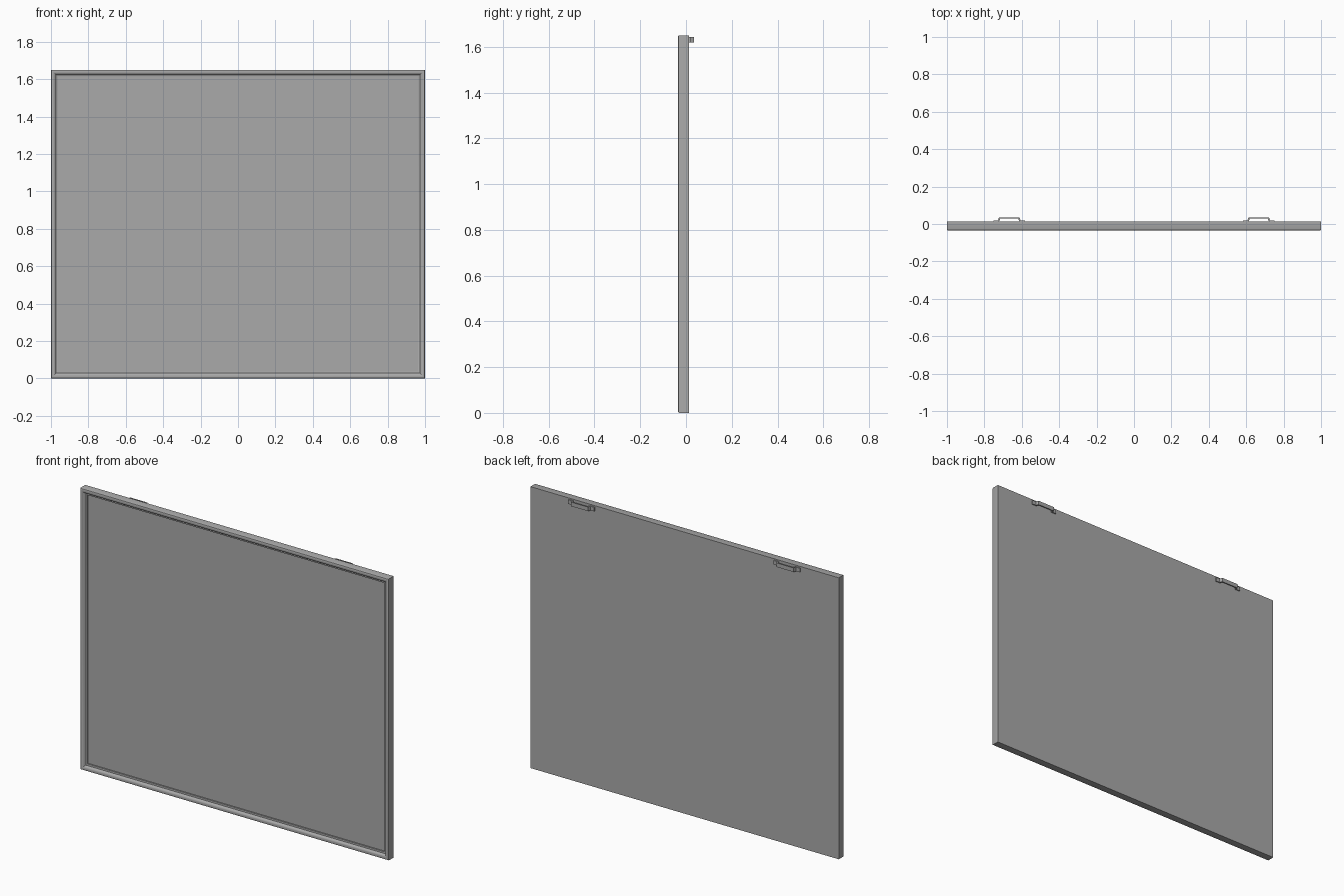
import bpy, bmesh

if "Cube" in bpy.data.objects:
    bpy.data.objects.remove(bpy.data.objects["Cube"])

W, H = 1.0, 1.65          # half width, full height
BACK, FRONT = 0.013, -0.035

grey = bpy.data.materials.new("neutral grey")
grey.diffuse_color = (0.4, 0.4, 0.4, 1)
grey.use_nodes = True
grey.node_tree.nodes["Principled BSDF"].inputs["Base Color"].default_value = grey.diffuse_color


def finish(name, bm, smooth=False):
    bmesh.ops.recalc_face_normals(bm, faces=bm.faces[:])
    me = bpy.data.meshes.new(name)
    bm.to_mesh(me)
    bm.free()
    me.materials.append(grey)
    ob = bpy.data.objects.new(name, me)
    bpy.context.collection.objects.link(ob)
    if smooth:
        bpy.context.view_layer.objects.active = ob
        ob.select_set(True)
        bpy.ops.object.shade_smooth_by_angle(angle=0.6)
        ob.select_set(False)
    return ob


# Moulded frame: (inset, y) profile swept round the rectangle with mitred corners
profile = [(0, BACK), (0, -0.029), (0.002, -0.033), (0.006, FRONT),
           (0.011, FRONT), (0.016, -0.034), (0.021, -0.031), (0.025, -0.027),
           (0.028, -0.022), (0.030, -0.022), (0.037, -0.020),
           (0.037, -0.012), (0.037, BACK)]
bm = bmesh.new()
rings = []
for d, y in profile:
    x = W - d
    rings.append([bm.verts.new(p) for p in
                  ((-x, y, d), (x, y, d), (x, y, H - d), (-x, y, H - d))])
for a, b in zip(rings, rings[1:] + rings[:1]):
    for i in range(4):
        j = (i + 1) % 4
        bm.faces.new((a[i], a[j], b[j], b[i]))
finish("frame", bm, True)

# Flat board set into the frame
bm = bmesh.new()
bmesh.ops.create_cube(bm, size=1)
for v in bm.verts:
    v.co.x *= 2 * (W - 0.036)
    v.co.y = BACK if v.co.y > 0 else -0.012
    v.co.z = 0.036 if v.co.z < 0 else H - 0.036
finish("board", bm)

# Two bent strap hangers on the back: closed outline extruded upward
outer = [(-0.085, 0.019), (-0.061, 0.019), (-0.055, 0.035)]
inner = [(-0.048, 0.029), (-0.055, BACK), (-0.085, BACK)]
half = outer + [(-x, y) for x, y in outer[::-1]]
under = [(-x, y) for x, y in inner[::-1]] + inner
for side, cx in (("left", -0.667), ("right", 0.667)):
    bm = bmesh.new()
    face = bm.faces.new([bm.verts.new((cx + x, y, 1.618)) for x, y in half + under])
    new = bmesh.ops.extrude_face_region(bm, geom=[face])["geom"]
    bmesh.ops.translate(bm, vec=(0, 0, 0.024),
                        verts=[g for g in new if isinstance(g, bmesh.types.BMVert)])
    finish(side + "_hanger", bm)
